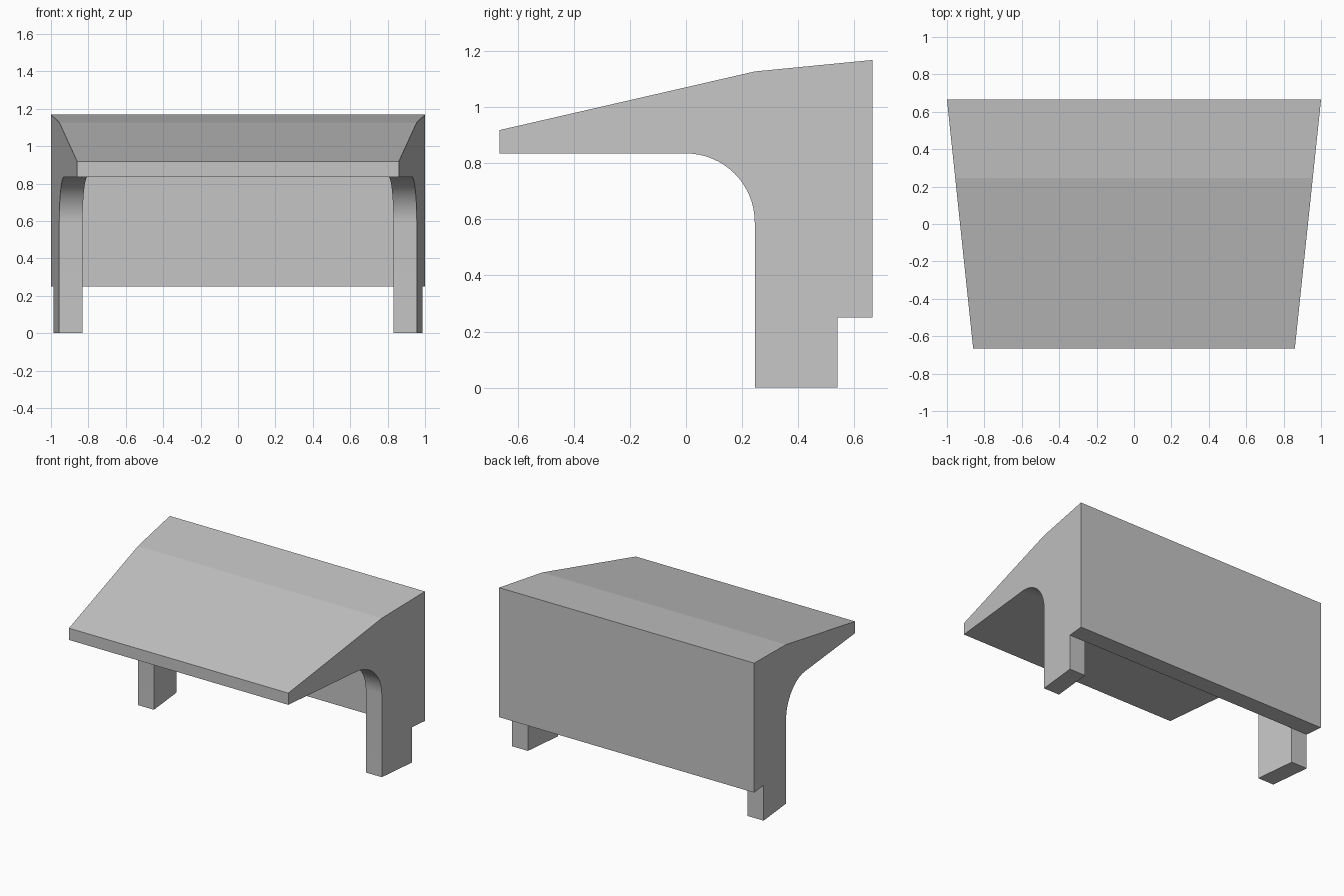
import bpy, bmesh, math

# Remove the default cube
cube = bpy.data.objects.get("Cube")
if cube:
    bpy.data.objects.remove(cube, do_unlink=True)

# Main dimensions
FRONT, BACK = -0.665, 0.665
RIDGE, WALL = 0.245, 0.54
UNDER, WALL_BASE = 0.835, 0.25
LEG = 0.125
ARCH = 0.245

# One plain grey
grey = bpy.data.materials.new("plain grey")
grey.use_nodes = True
color = (0.56, 0.56, 0.56, 1)
grey.diffuse_color = color
grey.node_tree.nodes["Principled BSDF"].inputs["Base Color"].default_value = color


def half_width(y):
    """The plan tapers towards the front."""
    return 0.86 + 0.14 * (y - FRONT) / (BACK - FRONT)


def loft(name, profile, x_start, x_end):
    """Span a (y, z) profile between two x positions that depend on y."""
    bm = bmesh.new()
    a = [bm.verts.new((x_start(y), y, z)) for y, z in profile]
    b = [bm.verts.new((x_end(y), y, z)) for y, z in profile]
    bm.faces.new(a)
    bm.faces.new(b[::-1])
    for i in range(len(profile)):
        j = (i + 1) % len(profile)
        bm.faces.new((a[i], b[i], b[j], a[j]))
    bmesh.ops.recalc_face_normals(bm, faces=bm.faces[:])
    mesh = bpy.data.meshes.new(name)
    bm.to_mesh(mesh)
    bm.free()
    mesh.materials.append(grey)
    obj = bpy.data.objects.new(name, mesh)
    bpy.context.collection.objects.link(obj)
    return obj


# Canopy with the back wall hanging from it
canopy_profile = [(FRONT, UNDER), (FRONT, 0.918), (RIDGE, 1.127), (BACK, 1.168),
                  (BACK, WALL_BASE), (WALL, WALL_BASE), (WALL, UNDER)]
loft("canopy_and_back_wall", canopy_profile, lambda y: -half_width(y), half_width)

# Legs, each with a quarter-round arch up to the canopy
arch = []
for i in range(17):
    t = math.pi / 2 * i / 16
    arch.append((ARCH * math.sin(t), UNDER - ARCH + ARCH * math.cos(t)))
leg_profile = arch + [(RIDGE, 0), (WALL, 0), (WALL, WALL_BASE), (WALL, UNDER)]

for side, sign in (("left", 1), ("right", -1)):
    leg = loft(side + "_leg", leg_profile,
               lambda y: sign * (half_width(y) - LEG),
               lambda y: sign * half_width(y))
    bpy.ops.object.select_all(action="DESELECT")
    leg.select_set(True)
    bpy.context.view_layer.objects.active = leg
    bpy.ops.object.shade_smooth_by_angle(angle=math.radians(30))
